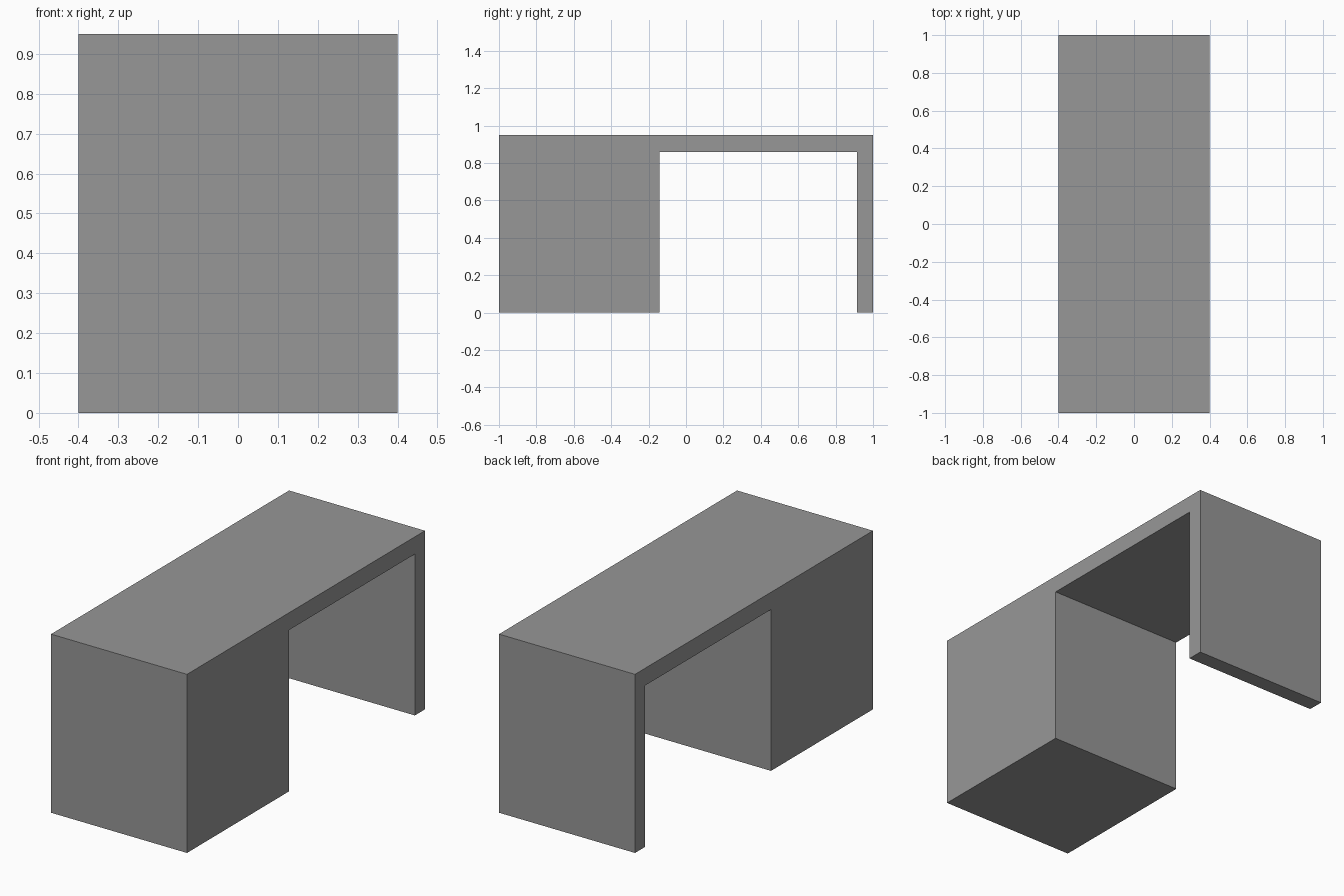
import bpy
import bmesh

cube = bpy.data.objects.get("Cube")
if cube:
    bpy.data.objects.remove(cube, do_unlink=True)

WIDTH = 0.8
TOP = 0.95
UNDERSIDE = 0.858
FRONT, BACK = -1.0, 1.0
CABINET_BACK = -0.143
LEG_FRONT = 0.915

# Plain grey finish
grey = bpy.data.materials.new("grey")
grey.use_nodes = True
colour = (0.31, 0.31, 0.31, 1)
grey.diffuse_color = colour
grey.node_tree.nodes["Principled BSDF"].inputs["Base Color"].default_value = colour

# Side profile (y, z): solid cabinet, slab top and panel leg in one outline
profile = [
    (FRONT, 0), (CABINET_BACK, 0), (CABINET_BACK, UNDERSIDE),
    (LEG_FRONT, UNDERSIDE), (LEG_FRONT, 0), (BACK, 0),
    (BACK, TOP), (FRONT, TOP),
]

# Extrude the profile across the width
bm = bmesh.new()
side = bm.faces.new([bm.verts.new((-WIDTH / 2, y, z)) for y, z in profile])
extruded = bmesh.ops.extrude_face_region(bm, geom=[side], use_keep_orig=True)
moved = [v for v in extruded["geom"] if isinstance(v, bmesh.types.BMVert)]
bmesh.ops.translate(bm, verts=moved, vec=(WIDTH, 0, 0))
bmesh.ops.recalc_face_normals(bm, faces=bm.faces)

mesh = bpy.data.meshes.new("desk")
bm.to_mesh(mesh)
bm.free()
mesh.materials.append(grey)
bpy.context.collection.objects.link(bpy.data.objects.new("desk", mesh))
